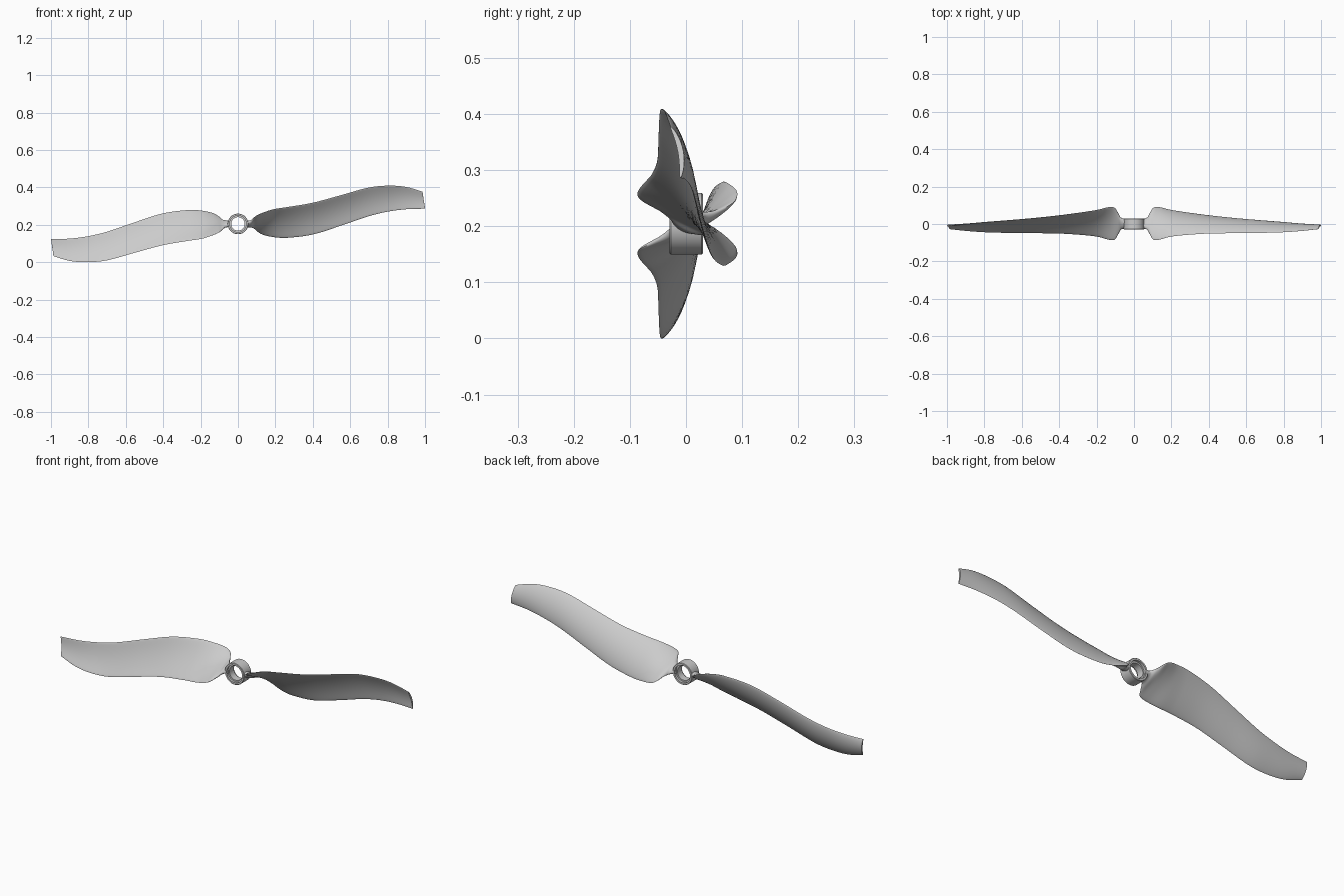
import bpy, math
from mathutils import Vector

if "Cube" in bpy.data.objects:
    bpy.data.objects.remove(bpy.data.objects["Cube"])

CZ = 0.2045  # shaft height
grey = bpy.data.materials.new("plain_grey")
grey.diffuse_color = (0.6, 0.6, 0.6, 1)
grey.use_nodes = True
grey.node_tree.nodes["Principled BSDF"].inputs["Base Color"].default_value = grey.diffuse_color

# Blade stations: x, front edge (y, z), back edge (y, z), half thickness, camber
STATIONS = [
    (0.042, -0.024, 0.212, 0.028, 0.197, 0.017, 0.0),
    (0.070, -0.030, 0.222, 0.034, 0.188, 0.013, 0.0),
    (0.085, -0.056, 0.237, 0.060, 0.181, 0.010, 0.003),
    (0.102, -0.083, 0.250, 0.086, 0.165, 0.009, 0.007),
    (0.130, -0.085, 0.263, 0.091, 0.148, 0.008, 0.012),
    (0.190, -0.069, 0.283, 0.077, 0.134, 0.008, 0.014),
    (0.260, -0.060, 0.294, 0.065, 0.130, 0.008, 0.015),
    (0.400, -0.051, 0.318, 0.046, 0.148, 0.007, 0.015),
    (0.550, -0.049, 0.358, 0.030, 0.195, 0.006, 0.014),
    (0.700, -0.047, 0.399, 0.017, 0.246, 0.006, 0.013),
    (0.800, -0.044, 0.409, 0.009, 0.270, 0.005, 0.012),
    (0.900, -0.037, 0.403, -0.001, 0.283, 0.005, 0.011),
    (1.000, -0.027, 0.377, -0.010, 0.286, 0.005, 0.009),
]


def finish(name, verts, faces):
    me = bpy.data.meshes.new(name)
    me.from_pydata(verts, [], faces)
    me.materials.append(grey)
    ob = bpy.data.objects.new(name, me)
    bpy.context.collection.objects.link(ob)
    bpy.ops.object.select_all(action='DESELECT')
    ob.select_set(True)
    bpy.context.view_layer.objects.active = ob
    bpy.ops.object.mode_set(mode='EDIT')
    bpy.ops.mesh.select_all(action='SELECT')
    bpy.ops.mesh.normals_make_consistent(inside=False)
    bpy.ops.object.mode_set(mode='OBJECT')
    bpy.ops.object.shade_smooth_by_angle(angle=math.radians(40))


def smooth_rows(rows, sub):
    """Non-uniform cubic through the station rows, using x as parameter."""
    n = len(rows)

    def slope(i, k):
        a, b = rows[max(i - 1, 0)], rows[min(i + 1, n - 1)]
        return (b[k] - a[k]) / (b[0] - a[0])
    out = []
    for i in range(n - 1):
        p, q = rows[i], rows[i + 1]
        h = q[0] - p[0]
        for j in range(sub):
            t = j / sub
            row = [p[0] + h * t]
            for k in range(1, len(p)):
                row.append((2*t**3 - 3*t*t + 1) * p[k] + (t**3 - 2*t*t + t) * h * slope(i, k)
                           + (3*t*t - 2*t**3) * q[k] + (t**3 - t*t) * h * slope(i + 1, k))
            out.append(row)
    return out + [list(rows[-1])]


def blade(name, turn):
    n = 32
    verts, faces = [], []
    rows = smooth_rows(STATIONS, 6)
    for x, yf, zf, yb, zb, th, cam in rows:
        a, b = Vector((yf, zf)), Vector((yb, zb))
        d = b - a
        nor = Vector((-d.y, d.x)).normalized()
        for j in range(n):
            ang = 2 * math.pi * j / n
            s = (1 - math.cos(ang)) / 2
            p = a + d * s + nor * (cam * 4 * s * (1 - s) + th * math.sin(ang))
            px = x - 0.014 * (1 - s) * x ** 10  # slanted tip
            verts.append((px * turn, p.x, CZ + (p.y - CZ) * turn))
    for i in range(len(rows) - 1):
        for j in range(n):
            k = (j + 1) % n
            faces.append((i*n + j, i*n + k, (i+1)*n + k, (i+1)*n + j))
    faces += [tuple(range(n)), tuple(range((len(rows) - 1) * n, len(rows) * n))]
    finish(name, verts, faces)


# Hub: stepped ring turned around the y axis
prof = [(0.053, -0.029), (0.055, -0.027), (0.055, 0.028), (0.053, 0.030),
        (0.044, 0.030), (0.044, 0.018), (0.036, 0.018), (0.036, -0.018),
        (0.044, -0.018), (0.044, -0.029)]
seg, m = 64, len(prof)
verts = [(r * math.cos(2*math.pi*i/seg), y, CZ + r * math.sin(2*math.pi*i/seg))
         for i in range(seg) for r, y in prof]
faces = [(i*m + j, i*m + (j+1) % m, (i+1) % seg*m + (j+1) % m, (i+1) % seg*m + j)
         for i in range(seg) for j in range(m)]
finish("hub_ring", verts, faces)

# Two blades, half a turn apart
blade("right_blade", 1)
blade("left_blade", -1)
